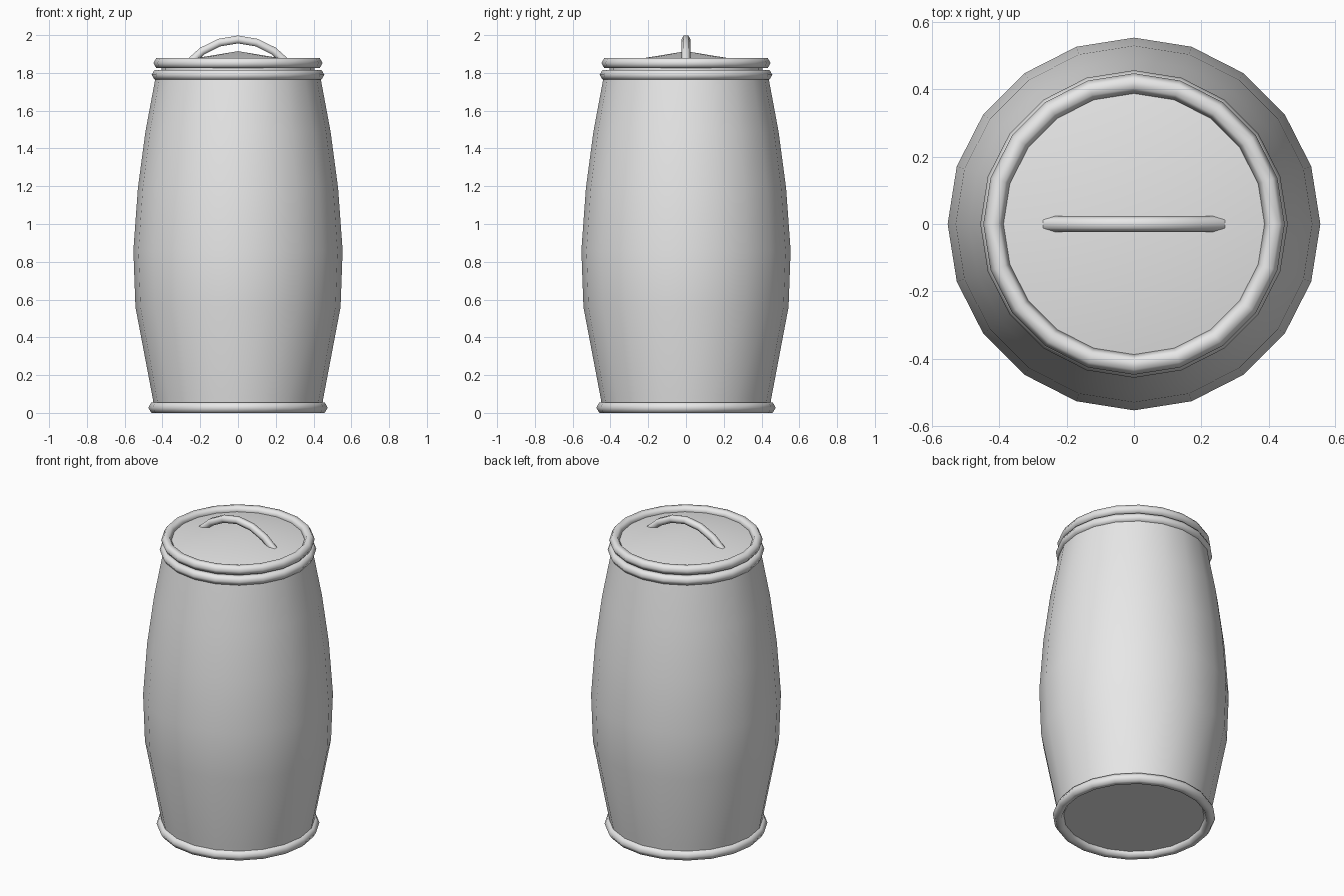
import bpy, bmesh, math

if "Cube" in bpy.data.objects:
    bpy.data.objects.remove(bpy.data.objects["Cube"])

SIDES = 20

grey = bpy.data.materials.new("plain grey")
grey.use_nodes = True
GREY = (0.8, 0.8, 0.8, 1)
grey.diffuse_color = GREY
grey.node_tree.nodes["Principled BSDF"].inputs["Base Color"].default_value = GREY


def finish(obj, name, angle=65):
    """Name, colour and smooth one part."""
    obj.name = name
    obj.data.materials.clear()
    obj.data.materials.append(grey)
    bpy.ops.object.select_all(action="DESELECT")
    obj.select_set(True)
    bpy.context.view_layer.objects.active = obj
    bpy.ops.object.shade_smooth_by_angle(angle=math.radians(angle))


def lathe(name, profile):
    """Spin a (radius, height) profile around the z axis."""
    bm = bmesh.new()
    verts = [bm.verts.new((r, 0, z)) for r, z in profile]
    edges = [bm.edges.new(pair) for pair in zip(verts, verts[1:])]
    bmesh.ops.spin(bm, geom=verts + edges, cent=(0, 0, 0), axis=(0, 0, 1),
                   angle=math.tau, steps=SIDES)
    bmesh.ops.remove_doubles(bm, verts=bm.verts, dist=0.0005)
    bmesh.ops.recalc_face_normals(bm, faces=bm.faces)
    mesh = bpy.data.meshes.new(name)
    bm.to_mesh(mesh)
    bm.free()
    obj = bpy.data.objects.new(name, mesh)
    bpy.context.collection.objects.link(obj)
    finish(obj, name)


def ring(name, radius, z, thickness):
    """Six-sided hoop lying flat."""
    bpy.ops.mesh.primitive_torus_add(
        location=(0, 0, z), major_radius=radius, minor_radius=thickness,
        major_segments=SIDES, minor_segments=6)
    finish(bpy.context.object, name)


# Bulging body, closed at both ends inside the hoops
lathe("body", [(0, 0.028), (0.444, 0.028), (0.452, 0.08), (0.543, 0.56),
               (0.554, 0.86), (0.53, 1.19), (0.49, 1.49), (0.434, 1.79),
               (0, 1.79)])

# Hoops at the foot, shoulder and lid
ring("foot_ring", 0.443, 0.028, 0.032)
ring("shoulder_ring", 0.427, 1.79, 0.03)
ring("lid_rim", 0.418, 1.852, 0.03)

# Shallow conical lid
lathe("lid", [(0, 1.80), (0.405, 1.80), (0.405, 1.848), (0, 1.915)])

# Arched handle
half = [(0.275, 1.838), (0.19, 1.915), (0.1, 1.96)]
path = [(-x, z) for x, z in half] + [(0, 1.977)] + half[::-1]
curve = bpy.data.curves.new("handle", "CURVE")
curve.dimensions = "3D"
curve.bevel_depth = 0.024
curve.bevel_resolution = 1
curve.use_fill_caps = True
spline = curve.splines.new("POLY")
spline.points.add(len(path) - 1)
for point, (x, z) in zip(spline.points, path):
    point.co = (x, 0, z, 1)
handle = bpy.data.objects.new("handle", curve)
bpy.context.collection.objects.link(handle)
bpy.ops.object.select_all(action="DESELECT")
handle.select_set(True)
bpy.context.view_layer.objects.active = handle
bpy.ops.object.convert(target="MESH")
finish(bpy.context.object, "handle")
